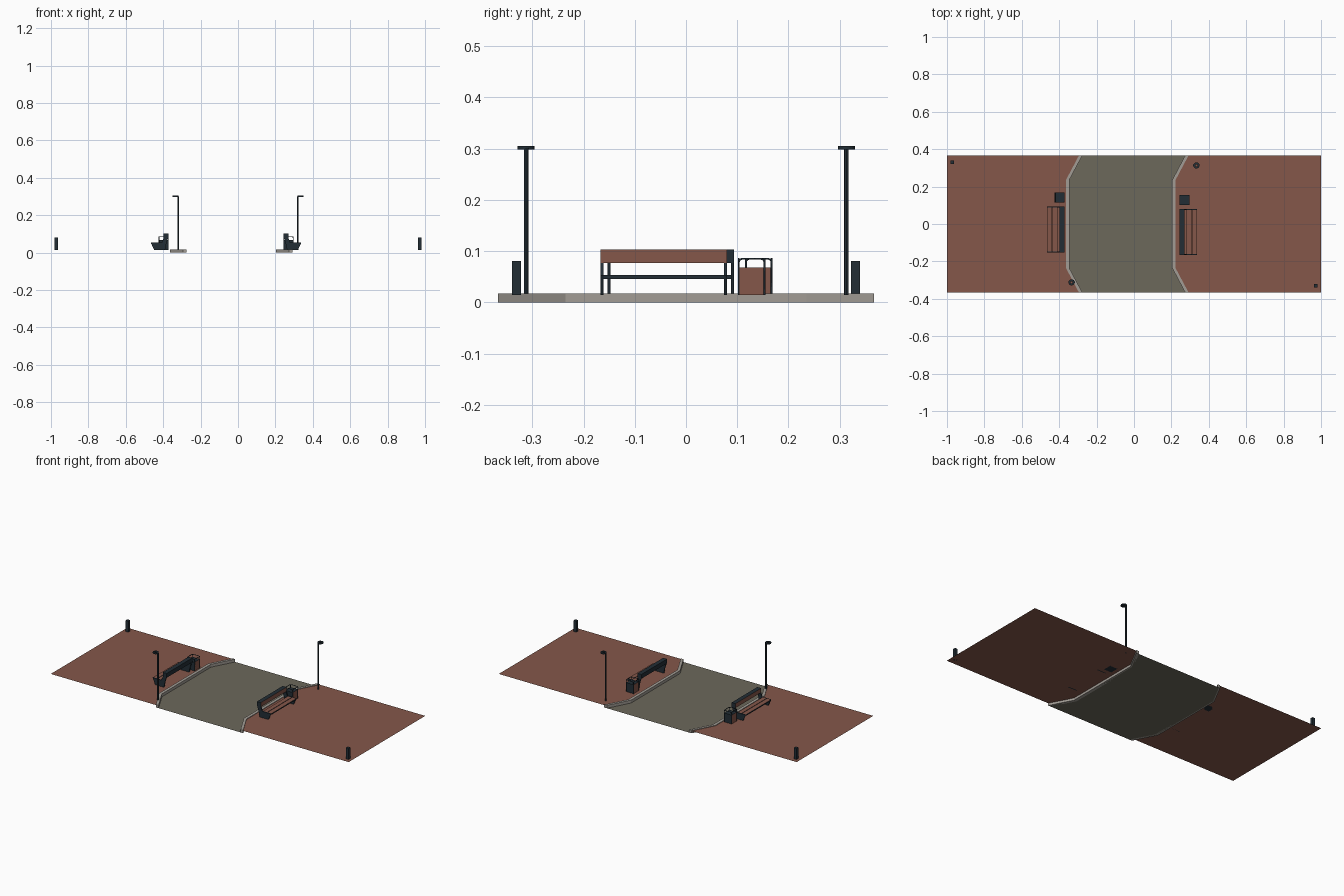
import bpy, bmesh, math
from mathutils import Vector

if "Cube" in bpy.data.objects:
    bpy.data.objects.remove(bpy.data.objects["Cube"])


def mat(name, rgb):
    m = bpy.data.materials.new(name)
    m.diffuse_color = (*rgb, 1)
    m.use_nodes = True
    m.node_tree.nodes["Principled BSDF"].inputs["Base Color"].default_value = m.diffuse_color
    return m


BRICK = mat("brick brown", (0.235, 0.095, 0.068))
ROAD = mat("road grey", (0.15, 0.138, 0.105))
KERB = mat("kerb stone", (0.36, 0.335, 0.30))
METAL = mat("dark metal", (0.016, 0.027, 0.036))


def finish(name, bm, mats, recalc=True):
    if recalc:
        bmesh.ops.recalc_face_normals(bm, faces=bm.faces)
    me = bpy.data.meshes.new(name)
    bm.to_mesh(me)
    bm.free()
    for m in mats:
        me.materials.append(m)
    ob = bpy.data.objects.new(name, me)
    bpy.context.collection.objects.link(ob)
    return ob


def prism(name, pts, offset, mats):
    """Extrude a closed polygon along an offset vector."""
    bm = bmesh.new()
    f = bm.faces.new([bm.verts.new(p) for p in pts])
    r = bmesh.ops.extrude_face_region(bm, geom=[f])
    bmesh.ops.translate(bm, vec=offset,
                        verts=[v for v in r["geom"] if isinstance(v, bmesh.types.BMVert)])
    return finish(name, bm, mats)


def box(name, lo, hi, mats):
    x0, x1 = sorted((lo[0], hi[0]))
    pts = [(x0, lo[1], lo[2]), (x1, lo[1], lo[2]), (x1, hi[1], lo[2]), (x0, hi[1], lo[2])]
    return prism(name, pts, (0, 0, hi[2] - lo[2]), mats)


def paint(ob, rule, index=1):
    for p in ob.data.polygons:
        if rule(p.normal):
            p.material_index = index


def sheet(name, pts, z, m):
    bm = bmesh.new()
    f = bm.faces.new([bm.verts.new((x, y, z)) for x, y in pts])
    if f.normal.z < 0 or (f.normal_update() or f.normal.z < 0):
        f.normal_flip()
    return finish(name, bm, [m], recalc=False)


def tube(name, pts, r):
    cu = bpy.data.curves.new(name, "CURVE")
    cu.dimensions = "3D"
    cu.bevel_depth = r
    cu.bevel_resolution = 1
    cu.use_fill_caps = True
    s = cu.splines.new("POLY")
    s.points.add(len(pts) - 1)
    for p, c in zip(s.points, pts):
        p.co = (*c, 1)
    cu.materials.append(METAL)
    ob = bpy.data.objects.new(name, cu)
    bpy.context.collection.objects.link(ob)


G = 0.014           # pavement level
Y = 0.367
line = [(0.283, -Y), (0.213, -0.235), (0.213, 0.235), (0.283, Y)]   # right road edge
left_line = [(x - 0.568, y) for x, y in line]

# Ground: road, two pavements, two kerbs
sheet("road", left_line + line[::-1], 0.0, ROAD)
sheet("right_pavement", line + [(1, Y), (1, -Y)], G, BRICK)
sheet("left_pavement", left_line + [(-1, Y), (-1, -Y)], G, BRICK)
for name, ln in (("left_kerb", left_line), ("right_kerb", line)):
    w = 0.009
    pts = [(x - w, y, 0) for x, y in ln] + [(x + w, y, 0) for x, y in ln[::-1]]
    prism(name, pts, (0, 0, 0.0175), [KERB])


def u_frame(name, a, b, z, r):
    """Inverted U with clipped corners between two ground points."""
    a, b = Vector((*a, G)), Vector((*b, G))
    d = (b - a).normalized() * 0.006
    up = Vector((0, 0, z - G))
    lo = Vector((0, 0, z - G - 0.006))
    k = Vector((0, 0, -0.002))
    tube(name, [a, a + lo, a + up + d * 0.3 + k, a + up + d,
                b + up - d, b + up - d * 0.3 + k, b + lo, b], r)


def bench(side, s, ox, y0):
    """Bench facing away from the road; ox is the back edge, s the facing sign."""
    X = lambda d: ox + s * d
    y1 = y0 + 0.247
    # End plates
    prof = [(0.094, 0.053), (0.076, G), (0.018, G), (0.012, 0.045),
            (0.002, 0.078), (0.002, 0.100), (0.010, 0.100), (0.024, 0.080), (0.036, 0.053)]
    for end, y in (("front", y0), ("back", y1 - 0.006)):
        prism(f"{side}_bench_{end}_end", [(X(d), y, z) for d, z in prof], (0, 0.006, 0), [METAL])
    # Backrest, brown on the sitting side only
    ob = box(f"{side}_bench_backrest", (X(0), y0, 0.077), (X(0.026), y1, 0.103), [METAL, BRICK])
    paint(ob, lambda n: n.x * s > 0.9)
    # Two seat slats with brown tops
    for i, (d0, d1) in enumerate(((0.038, 0.064), (0.067, 0.094))):
        ob = box(f"{side}_bench_slat_{i + 1}", (X(d0), y0 + 0.006, 0.046),
                 (X(d1), y1 - 0.006, 0.053), [METAL, BRICK])
        paint(ob, lambda n: n.z > 0.9)


def bin_(side, x0, y0):
    w = 0.054
    x1, y1 = x0 + w, y0 + w
    ob = box(f"{side}_bin_body", (x0 + .002, y0 + .002, G), (x1 - .002, y1 - .002, 0.068),
             [METAL, BRICK])
    paint(ob, lambda n: abs(n.x) > 0.9)
    e = 0.002
    c = [(x0 + e, y0 + e), (x1 - e, y0 + e), (x1 - e, y1 - e), (x0 + e, y1 - e)]
    for i in range(4):
        u_frame(f"{side}_bin_hoop_{i + 1}", c[i], c[(i + 1) % 4], 0.085, 0.002)


bench("right", 1, 0.244, -0.167)
bench("left", -1, -0.372, -0.153)
bin_("right", 0.243, 0.101)
bin_("left", -0.425, 0.115)

# Street lamps: pole and ring-shaped head
for side, s, y in (("left", -1, -0.312), ("right", 1, 0.313)):
    bpy.ops.mesh.primitive_cylinder_add(vertices=12, radius=0.0045, depth=0.287,
                                        location=(s * 0.319, y, G + 0.1435))
    pole = bpy.context.object
    pole.name = f"{side}_lamp_pole"
    pole.data.materials.append(METAL)
    bpy.ops.object.shade_smooth_by_angle()
    bm = bmesh.new()
    n = 16
    rings = [[bm.verts.new((s * 0.334 + r * math.cos(2 * math.pi * i / n),
                            y + r * math.sin(2 * math.pi * i / n), z)) for i in range(n)]
             for r, z in ((0.0165, 0.298), (0.0165, 0.305), (0.006, 0.305), (0.006, 0.298))]
    for a in range(4):
        p, q = rings[a], rings[(a + 1) % 4]
        for i in range(n):
            j = (i + 1) % n
            bm.faces.new((p[i], p[j], q[j], q[i]))
    finish(f"{side}_lamp_head", bm, [METAL])

# Corner bollards
for side, x, y in (("left", -0.971, 0.331), ("right", 0.971, -0.331)):
    box(f"{side}_bollard", (x - 0.009, y - 0.009, G), (x + 0.009, y + 0.009, 0.081), [METAL])
